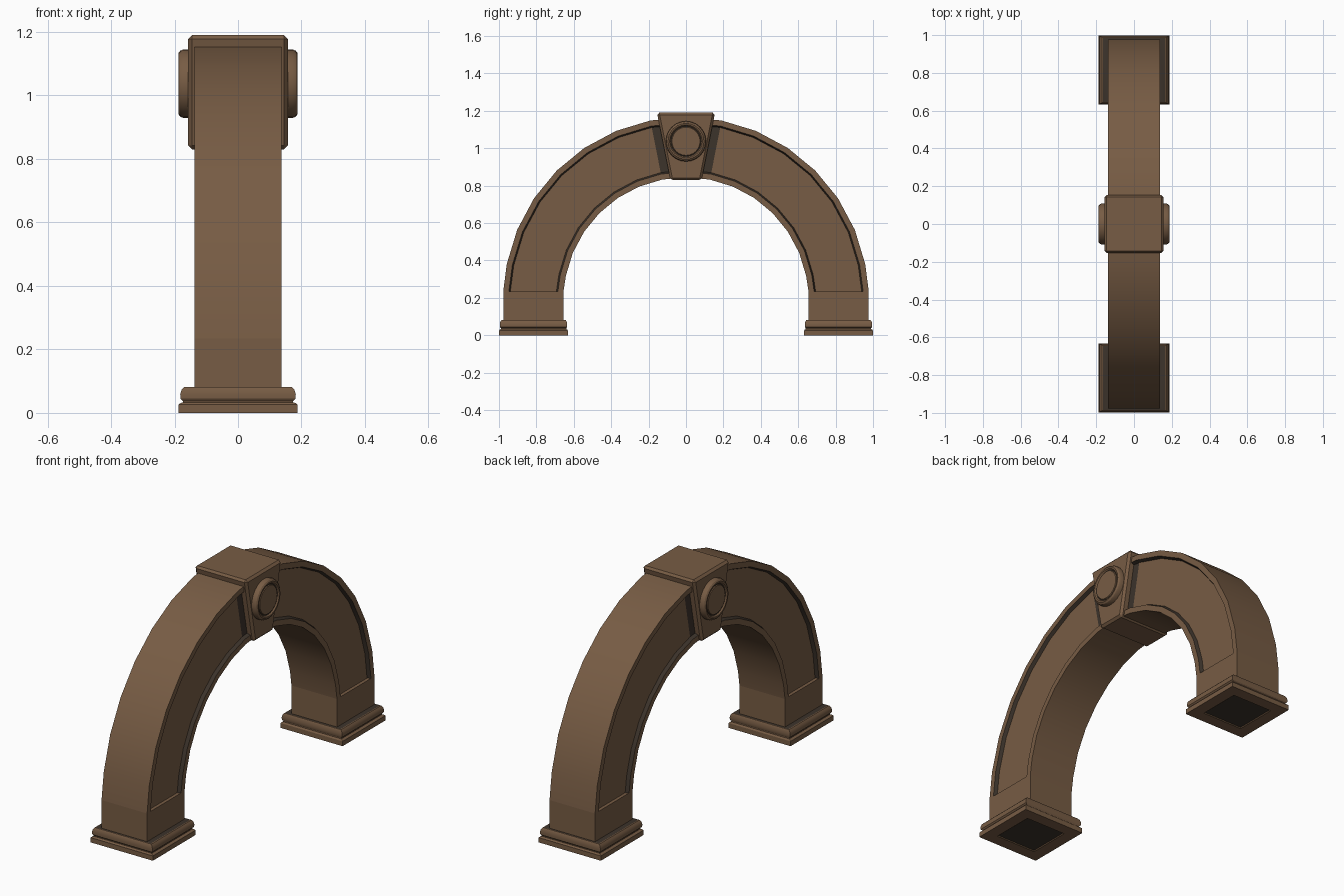
import bpy, bmesh, math
from mathutils import Vector

if "Cube" in bpy.data.objects:
    bpy.data.objects.remove(bpy.data.objects["Cube"])


def material(name, col):
    m = bpy.data.materials.new(name)
    m.diffuse_color = (*col, 1)
    m.use_nodes = True
    m.node_tree.nodes["Principled BSDF"].inputs["Base Color"].default_value = m.diffuse_color
    return m


BROWN = material("warm brown", (0.185, 0.107, 0.058))
DARK = material("dark brown", (0.045, 0.033, 0.024))


def loft(name, rings, rule=lambda i, j: 0, caps=(0, 0), mirror=None, smooth=True):
    """Skin closed rings of points; rule(ring, side) gives the material slot."""
    bm = bmesh.new()
    vs = [[bm.verts.new(p) for p in r] for r in rings]
    n = len(rings[0])
    for i in range(len(vs) - 1):
        for j in range(n):
            k = (j + 1) % n
            f = bm.faces.new((vs[i][j], vs[i][k], vs[i + 1][k], vs[i + 1][j]))
            f.material_index = rule(i, j)
    for ring, slot in zip((vs[0], vs[-1]), caps):
        bm.faces.new(ring).material_index = slot
    bmesh.ops.recalc_face_normals(bm, faces=bm.faces)
    me = bpy.data.meshes.new(name)
    bm.to_mesh(me)
    bm.free()
    ob = bpy.data.objects.new(name, me)
    bpy.context.collection.objects.link(ob)
    me.materials.append(BROWN)
    me.materials.append(DARK)
    if smooth:
        bpy.ops.object.select_all(action='DESELECT')
        ob.select_set(True)
        bpy.context.view_layer.objects.active = ob
        bpy.ops.object.shade_smooth_by_angle(angle=math.radians(30))
    if mirror is not None:
        mod = ob.modifiers.new("mirror", 'MIRROR')
        mod.use_axis = [a == mirror for a in range(3)]
        mod.use_mirror_merge = False
    return ob


def rect(hx, y0, y1, z):
    return [(-hx, y0, z), (hx, y0, z), (hx, y1, z), (-hx, y1, z)]


# Arch halves with recessed side panels
CZ, R0, R1, H, D = 0.19, 0.655, 0.977, 0.137, 0.018
half = [(R1, H), (R1 - 0.03, H), (R1 - 0.038, H - D),
        (R0 + 0.038, H - D), (R0 + 0.03, H), (R0, H)]
section = half + [(r, -x) for r, x in reversed(half)]
rings = [[(x, r, 0.235) for r, x in section]]
for k in range(1, 9):
    a = math.radians(11.25 * k)
    rings.append([(x, r * math.cos(a), CZ + r * math.sin(a)) for r, x in section])


def arch_rule(i, j):
    if j in (1, 3, 7, 9):          # sloped panel walls
        return 1
    return 1 if j in (2, 8) and i == 7 else 0   # panel end by the keystone


loft("arch_half", rings, arch_rule, mirror=1)

# Plain legs under the panels
loft("leg", [rect(H, R0, R1, 0.03), rect(H, R0, R1, 0.235)], mirror=1)

# Moulded feet, dark underside and dark top ledge
prof = [(0.07, 0.004), (0.065, 0), (0, 0), (0, 0.026), (0.004, 0.03), (0.013, 0.033),
        (0.013, 0.038), (0.006, 0.045), (0.005, 0.058), (0.009, 0.072),
        (0.017, 0.081), (0.022, 0.082), (0.052, 0.082)]
foot = [rect(0.187 - d, 0.632 + d * 0.6, 0.999 - d * 0.7, z) for d, z in prof[3:]]
base = [rect(0.187 - d, 0.632 + d, 0.999 - d, z) for d, z in prof[:3]]
loft("foot", base + foot, lambda i, j: 1 if i == len(prof) - 2 else 0,
     caps=(1, 0), mirror=1)

# Wedge keystone with bevelled edges
key = loft("keystone", [rect(0.157, -0.083, 0.083, 0.83),
                        rect(0.157, -0.155, 0.155, 1.19)], smooth=False)
bev = key.modifiers.new("bevel", 'BEVEL')
bev.width, bev.segments = 0.012, 1

# Round medallions on both keystone faces
disc = [(0.108, 0.15), (0.108, 0.172), (0.104, 0.182), (0.096, 0.188),
        (0.088, 0.187), (0.082, 0.18), (0.078, 0.18), (0.075, 0.184)]
N = 24
loft("medallion",
     [[(x, r * math.cos(2 * math.pi * k / N), 1.037 + r * math.sin(2 * math.pi * k / N))
       for k in range(N)] for r, x in disc],
     lambda i, j: 1 if i == 5 else 0, mirror=0)
